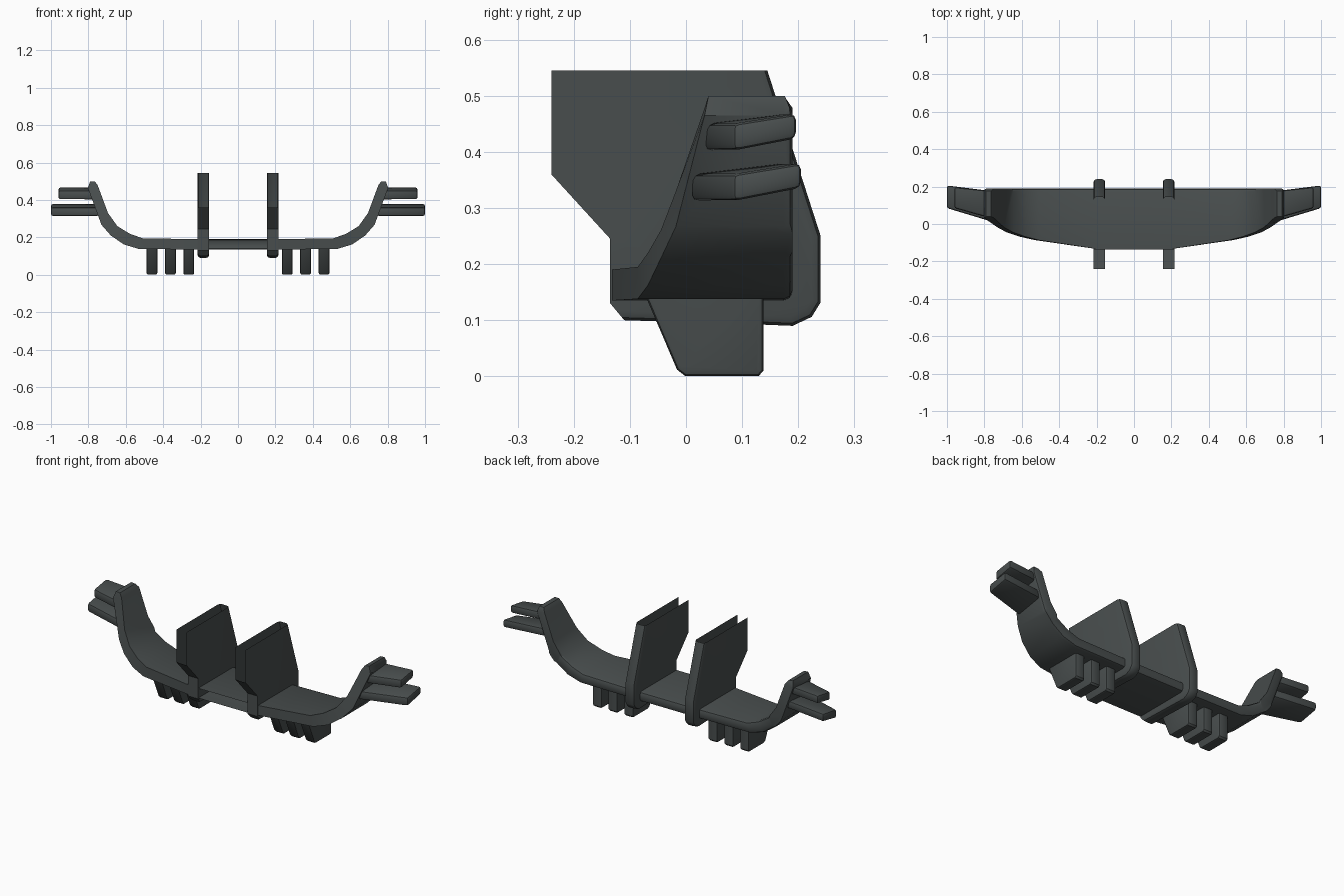
import bpy, bmesh

if "Cube" in bpy.data.objects:
    bpy.data.objects.remove(bpy.data.objects["Cube"])

mat = bpy.data.materials.new("dark slate")
mat.diffuse_color = (0.065, 0.075, 0.075, 1)
mat.use_nodes = True
mat.node_tree.nodes["Principled BSDF"].inputs["Base Color"].default_value = mat.diffuse_color


def finish(name, bm, bevel_edge=None, width=0.01, segs=2, drop=None):
    """Round chosen edges, remove open mating faces, create the object."""
    bmesh.ops.recalc_face_normals(bm, faces=bm.faces)
    if bevel_edge:
        edges = [e for e in bm.edges if bevel_edge(e)]
        bmesh.ops.bevel(bm, geom=edges, offset=width, segments=segs,
                        profile=0.5, affect='EDGES', clamp_overlap=True)
    bmesh.ops.recalc_face_normals(bm, faces=bm.faces)
    if drop:
        gone = [f for f in bm.faces if drop(f)]
        bmesh.ops.delete(bm, geom=gone, context='FACES')
    me = bpy.data.meshes.new(name)
    bm.to_mesh(me)
    bm.free()
    me.materials.append(mat)
    ob = bpy.data.objects.new(name, me)
    bpy.context.collection.objects.link(ob)
    bpy.context.view_layer.objects.active = ob
    for o in bpy.context.selected_objects:
        o.select_set(False)
    ob.select_set(True)
    bpy.ops.object.shade_smooth_by_angle(angle=0.6)
    return ob


def loft(rings):
    """Closed solid through a list of equal-sized rings."""
    bm = bmesh.new()
    rs = [[bm.verts.new(p) for p in r] for r in rings]
    n = len(rs[0])
    for a, b in zip(rs, rs[1:]):
        for i in range(n):
            j = (i + 1) % n
            bm.faces.new((a[i], a[j], b[j], b[i]))
    bm.faces.new(rs[0])
    bm.faces.new(rs[-1])
    return bm


def slab(profile, x, half):
    """Side profile (y, z) given thickness along x."""
    return loft([[(x + s * half, y, z) for y, z in profile] for s in (-1, 1)])


# Curved band: inner x, z, outer x, z, front y, back y
half = [(.19, .19, .19, .135, -.135, .19), (.51, .195, .53, .138, -.086, .19),
        (.58, .22, .61, .162, -.068, .19), (.645, .26, .68, .21, -.045, .19),
        (.695, .33, .73, .267, -.018, .19), (.75, .478, .803, .465, .033, .19),
        (.765, .498, .79, .5, .04, .176)]
stations = [(-1, s) for s in reversed(half)] + [(1, s) for s in half]
band = loft([[(s * xi, yf, zi), (s * xo, yf, zo), (s * xo, yb, zo), (s * xi, yb, zi)]
             for s, (xi, zi, xo, zo, yf, yb) in stations])
finish("curved_band", band,
       lambda e: all(v.co.y > .17 for v in e.verts)
       and abs(e.verts[0].co.x - e.verts[1].co.x) > .06
       or (all(v.co.y > .17 for v in e.verts)
           and abs(e.verts[0].co.z - e.verts[1].co.z) > .02
           and abs(e.verts[0].co.x) != abs(e.verts[1].co.x)
           and e.calc_length() > .05 and not e.is_boundary)
       and abs(e.verts[0].co.x) < 0,
       .016, 2,
       lambda f: f.normal.y < -.99 and abs(f.calc_center_median().x) < .1)

# Upright fins, open where they would mount (top and upper front)
fin = [(-.24, .545), (.145, .545), (.24, .25), (.24, .132), (.224, .106),
       (.19, .09), (.14, .092), (-.11, .1), (-.135, .13), (-.135, .245), (-.24, .36)]


def fin_edge(e):
    a, b = e.verts
    return (abs(a.co.x - b.co.x) < .001
            and all(v.co.y > .14 or v.co.z < .11 for v in (a, b)))


for side, s in (("left", -1), ("right", 1)):
    finish("upright_fin_" + side, slab(fin, s * .185, .031), fin_edge, .016, 2,
           lambda f: f.normal.z > .99 and f.calc_center_median().z > .54
           or f.normal.y < -.99 and f.calc_center_median().y < -.23)

    # Three short teeth under the band
    tooth = [(-.075, .15), (-.016, .012), (-.002, .001), (.13, .001), (.138, .01), (.138, .15)]
    for i in range(3):
        finish(f"lower_tooth_{side}_{i + 1}", slab(tooth, s * (.263 + .0985 * i), .029),
               lambda e: abs(e.verts[0].co.x - e.verts[1].co.x) < .001
               and min(v.co.z for v in e.verts) < .14, .009, 2)

    # Two swept winglets: x, front y, back y at root and tip; bottom z front/back, thickness
    for label, root, tip, z0, z1, t in (
            ("lower", (.745, .008, .174), (1.0, .085, .206), .312, .336, .052),
            ("upper", (.765, .03, .176), (.96, .085, .197), .402, .424, .052)):
        rings = [[(s * x, yf, z0), (s * x, yb, z1), (s * x, yb, z1 + t - .008),
                  (s * x, yf, z0 + t - .004)] for x, yf, yb in (root, tip)]
        finish(f"winglet_{label}_{side}", loft(rings),
               lambda e: True, .011, 2)
